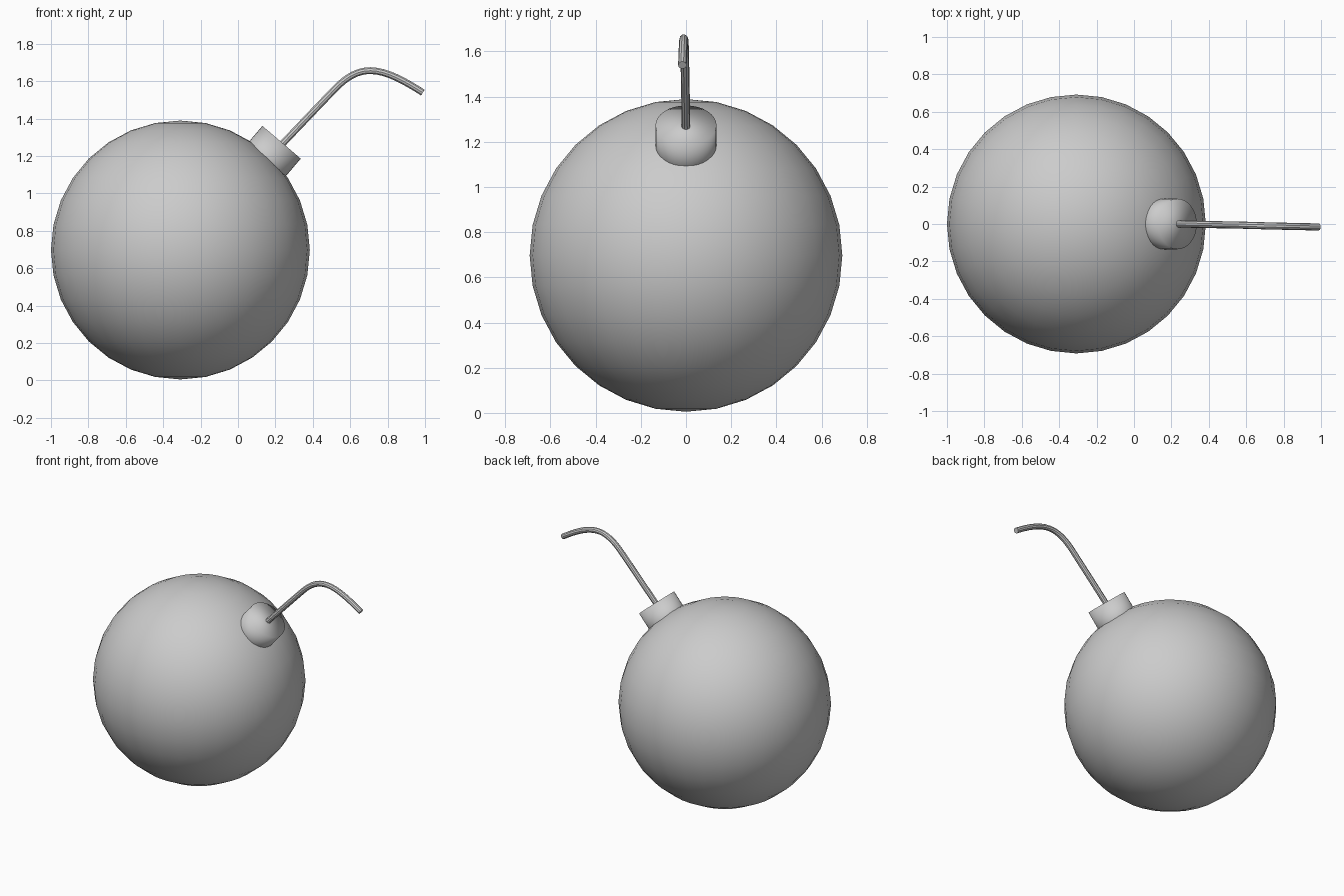
import bpy
from mathutils import Vector

if "Cube" in bpy.data.objects:
    bpy.data.objects.remove(bpy.data.objects["Cube"])

CENTRE = Vector((-0.308, 0, 0.697))

# Round body
bpy.ops.mesh.primitive_uv_sphere_add(segments=32, ring_count=16, radius=0.692, location=CENTRE)
body = bpy.context.object
body.name = "body"
bpy.ops.object.shade_smooth()

# Tilted neck cap, sunk into the body
axis = Vector((0.649, 0, 0.761)).normalized()
top = Vector((0.233, 0, 1.273))
depth = 0.24
bpy.ops.mesh.primitive_cylinder_add(
    vertices=32, radius=0.135, depth=depth,
    location=top - axis * depth / 2,
    rotation=axis.to_track_quat('Z', 'Y').to_euler())
cap = bpy.context.object
cap.name = "neck_cap"
bpy.ops.object.shade_smooth()

# Bent fuse: bezier points as (left handle, point, right handle)
path = [
    ((0.15, 0, 1.17), (0.20, 0, 1.225), (0.30, 0, 1.33)),
    ((0.43, -0.004, 1.467), (0.52, -0.005, 1.56), (0.58, -0.006, 1.622)),
    ((0.64, -0.008, 1.657), (0.71, -0.010, 1.656), (0.80, -0.012, 1.655)),
    ((0.90, -0.014, 1.594), (0.988, -0.016, 1.539), (1.02, -0.017, 1.52)),
]
curve = bpy.data.curves.new("fuse", 'CURVE')
curve.dimensions = '3D'
curve.bevel_depth = 0.019
curve.bevel_resolution = 3
curve.resolution_u = 8
curve.use_fill_caps = True
spline = curve.splines.new('BEZIER')
spline.bezier_points.add(len(path) - 1)
for bp, (left, point, right) in zip(spline.bezier_points, path):
    bp.handle_left_type = bp.handle_right_type = 'FREE'
    bp.co, bp.handle_left, bp.handle_right = point, left, right
fuse = bpy.data.objects.new("fuse", curve)
bpy.context.collection.objects.link(fuse)

# Turn the fuse into a smooth mesh
bpy.ops.object.select_all(action='DESELECT')
fuse.select_set(True)
bpy.context.view_layer.objects.active = fuse
bpy.ops.object.convert(target='MESH')
bpy.ops.object.shade_smooth_by_angle()
